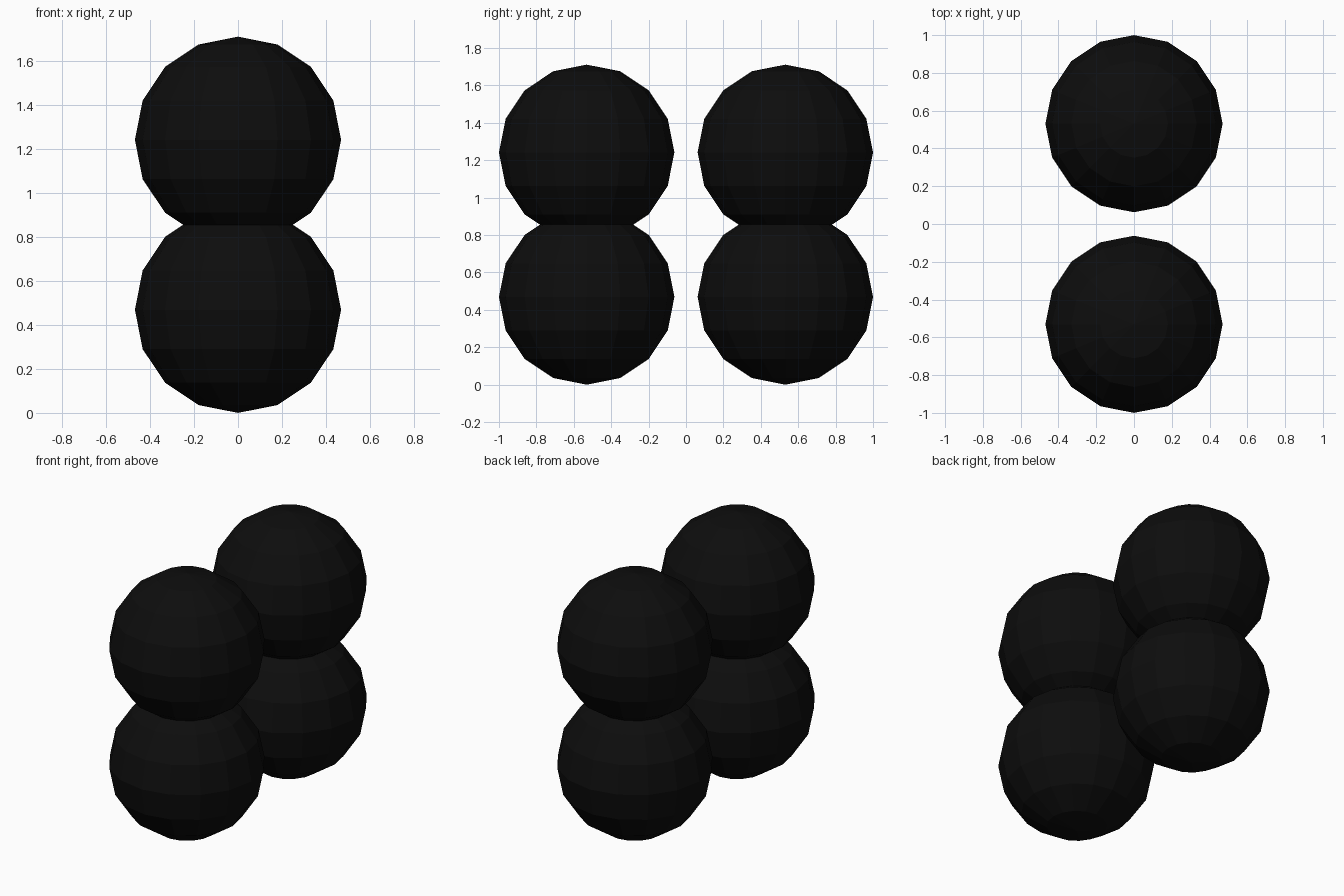
import bpy

# Remove the default cube
cube = bpy.data.objects.get("Cube")
if cube:
    bpy.data.objects.remove(cube, do_unlink=True)

# Single near-black material
COLOUR = (0.004, 0.004, 0.004, 1.0)
black = bpy.data.materials.new("matte_black")
black.use_nodes = True
black.diffuse_color = COLOUR
black.node_tree.nodes["Principled BSDF"].inputs["Base Color"].default_value = COLOUR

RADIUS = 0.469
SPREAD = 1.0 - RADIUS      # front/back distance from the middle
RISE = 0.773               # height between lower and upper balls


def ball(name, y, z):
    """Flat-shaded low-poly ball with its poles along z."""
    bpy.ops.mesh.primitive_uv_sphere_add(
        segments=16, ring_count=8, radius=RADIUS, location=(0, y, z))
    obj = bpy.context.object
    obj.name = name
    obj.data.name = name
    obj.data.materials.append(black)
    bpy.ops.object.shade_flat()


# Two stacks of overlapping balls, one in front and one behind
for side, y in (("front", -SPREAD), ("back", SPREAD)):
    for level, z in (("lower", RADIUS), ("upper", RADIUS + RISE)):
        ball(f"{side}_{level}_ball", y, z)
